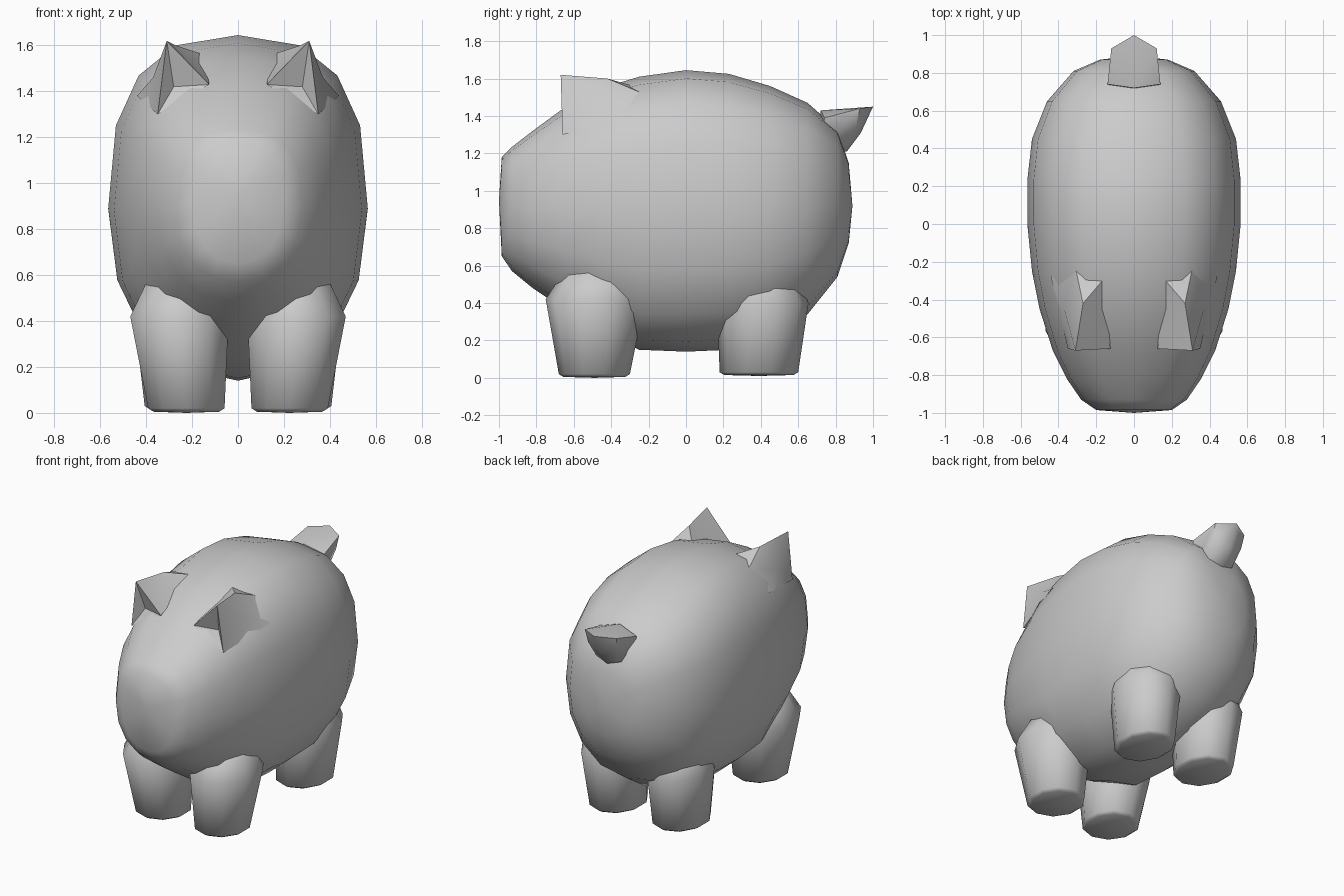
import bpy, bmesh, math

cube = bpy.data.objects.get("Cube")
if cube:
    bpy.data.objects.remove(cube, do_unlink=True)

grey = bpy.data.materials.new("plain grey")
grey.use_nodes = True
colour = (0.6, 0.6, 0.6, 1)
grey.diffuse_color = colour
grey.node_tree.nodes["Principled BSDF"].inputs["Base Color"].default_value = colour


def finish(name, bm, angle):
    bmesh.ops.recalc_face_normals(bm, faces=bm.faces)
    mesh = bpy.data.meshes.new(name)
    bm.to_mesh(mesh)
    bm.free()
    obj = bpy.data.objects.new(name, mesh)
    bpy.context.collection.objects.link(obj)
    mesh.materials.append(grey)
    bpy.ops.object.select_all(action='DESELECT')
    obj.select_set(True)
    bpy.context.view_layer.objects.active = obj
    bpy.ops.object.shade_smooth_by_angle(angle=math.radians(angle))
    return obj


def loft(name, rings, start=None, end=None, angle=60):
    """Skin a list of point rings; each end closes to a point if given."""
    bm = bmesh.new()
    loops = [[bm.verts.new(p) for p in ring] for ring in rings]
    n = len(loops[0])
    for a, b in zip(loops, loops[1:]):
        for i in range(n):
            j = (i + 1) % n
            bm.faces.new((a[i], a[j], b[j], b[i]))
    for loop, tip in ((loops[0], start), (loops[-1], end)):
        if tip:
            v = bm.verts.new(tip)
            for i in range(n):
                bm.faces.new((loop[i], loop[(i + 1) % n], v))
    return finish(name, bm, angle)


def power(v, n):
    return math.copysign(abs(v) ** (2 / n), v)


def body_ring(y, half_width, top, bottom, sides=16):
    mid, half = (top + bottom) / 2, (top - bottom) / 2
    pts = []
    for i in range(sides):
        a = math.tau * i / sides
        n = 2.6 if math.sin(a) > 0 else 2.2
        pts.append((half_width * power(math.cos(a), n), y,
                    mid + half * power(math.sin(a), n)))
    return pts


# Body: y, half width, top, bottom
sections = [
    (-0.985, 0.20, 1.18, 0.65), (-0.93, 0.28, 1.235, 0.57),
    (-0.82, 0.355, 1.32, 0.48), (-0.67, 0.43, 1.43, 0.38),
    (-0.45, 0.50, 1.55, 0.24), (-0.25, 0.54, 1.61, 0.15),
    (0.0, 0.565, 1.645, 0.14), (0.23, 0.565, 1.625, 0.15),
    (0.45, 0.54, 1.56, 0.21), (0.65, 0.46, 1.47, 0.34),
    (0.81, 0.32, 1.33, 0.54), (0.87, 0.18, 1.15, 0.72)]
loft("body", [body_ring(*s) for s in sections],
     (0, -1.0, 0.95), (0, 0.89, 0.92))


# Legs: each ring is z, centre x, centre y, x radius, y radius
def leg(name, side, rings):
    loops = []
    for z, cx, cy, rx, ry in rings:
        loops.append([(side * (cx + rx * math.cos(math.tau * (i + 0.5) / 10)),
                       cy + ry * math.sin(math.tau * (i + 0.5) / 10), z)
                      for i in range(10)])
    z, cx, cy = rings[0][:3]
    loft(name, loops, (side * cx, cy, z - 0.005), (side * 0.25, cy, 0.65))


for side, word in ((1, "left"), (-1, "right")):
    leg("front_leg_" + word, side,
        [(0.005, 0.225, -0.49, 0.15, 0.165), (0.02, 0.225, -0.49, 0.175, 0.19),
         (0.42, 0.255, -0.485, 0.225, 0.265), (0.56, 0.25, -0.46, 0.16, 0.2)])
    leg("back_leg_" + word, side,
        [(0.015, 0.24, 0.39, 0.15, 0.185), (0.03, 0.24, 0.39, 0.175, 0.21),
         (0.4, 0.25, 0.41, 0.21, 0.245), (0.56, 0.25, 0.4, 0.16, 0.19)])

# Ears: a wedge with a hollow front, tapering back into the head
for side, word in ((1, "left"), (-1, "right")):
    bm = bmesh.new()
    points = {
        "tip": (0.31, -0.67, 1.62), "inner": (0.125, -0.66, 1.43),
        "outer": (0.35, -0.66, 1.3), "hollow": (0.28, -0.61, 1.42),
        "ridge": (0.27, -0.42, 1.6), "inner_back": (0.15, -0.28, 1.56),
        "back": (0.31, -0.23, 1.52), "outer_back": (0.44, -0.28, 1.38),
        "outer_mid": (0.37, -0.45, 1.46)}
    v = {k: bm.verts.new((side * x, y, z)) for k, (x, y, z) in points.items()}
    for names in ("tip inner hollow", "inner outer hollow", "outer tip hollow",
                  "tip ridge inner", "ridge inner_back inner",
                  "ridge back inner_back", "tip outer_mid ridge",
                  "tip outer outer_mid", "ridge outer_mid back",
                  "outer_mid outer_back back", "outer outer_back outer_mid",
                  "inner inner_back outer", "inner_back back outer",
                  "back outer_back outer"):
        bm.faces.new([v[k] for k in names.split()])
    finish("ear_" + word, bm, 40)

# Tail: a stubby upturned wedge
bm = bmesh.new()
for x, y, z in ((0, 1.0, 1.45), (0.12, 0.93, 1.44), (0.11, 0.91, 1.35),
                (0, 0.935, 1.31), (0.14, 0.74, 1.39), (0, 0.72, 1.43),
                (0.09, 0.85, 1.24), (0, 0.86, 1.21), (0.12, 0.72, 1.2)):
    for sx in ((1, -1) if x else (1,)):
        bm.verts.new((sx * x, y, z))
bmesh.ops.convex_hull(bm, input=bm.verts)
finish("tail", bm, 50)
